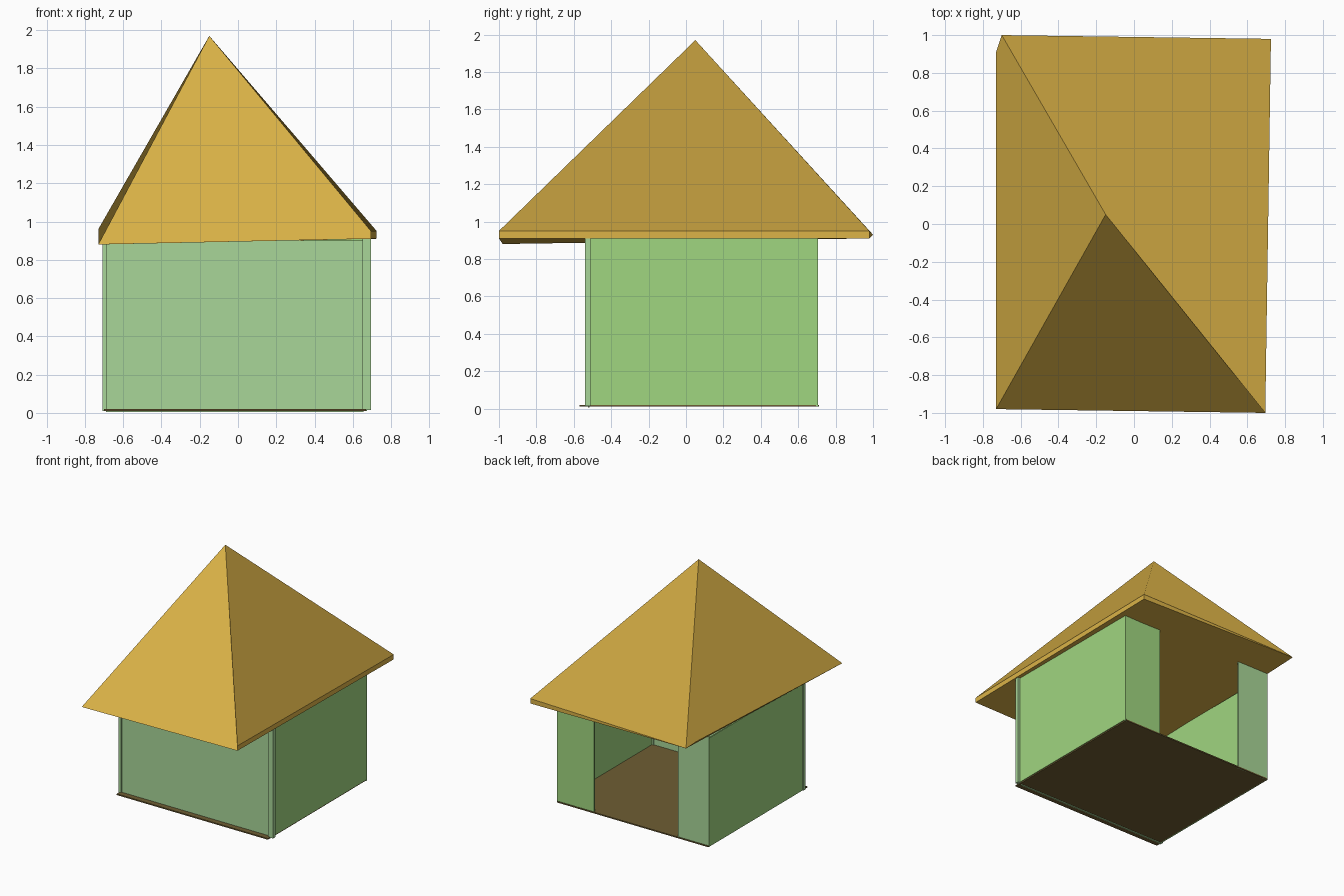
import bpy

if "Cube" in bpy.data.objects:
    bpy.data.objects.remove(bpy.data.objects["Cube"])


def srgb(h):
    """Hex colour to linear RGBA."""
    c = [int(h[i:i + 2], 16) / 255 for i in (0, 2, 4)]
    return [v / 12.92 if v <= 0.04045 else ((v + 0.055) / 1.055) ** 2.4 for v in c] + [1]


def material(name, h):
    m = bpy.data.materials.new(name)
    m.diffuse_color = srgb(h)
    m.use_nodes = True
    m.node_tree.nodes["Principled BSDF"].inputs["Base Color"].default_value = m.diffuse_color
    return m


GOLD = material("roof_gold", "DCB347")
PALE = material("pale_green", "A9D698")
GREEN = material("leaf_green", "A0D680")
BROWN = material("floor_brown", "6F5E33")


def add_mesh(name, verts, faces, mat):
    me = bpy.data.meshes.new(name)
    me.from_pydata(verts, [], faces)
    me.materials.append(mat)
    ob = bpy.data.objects.new(name, me)
    bpy.context.collection.objects.link(ob)
    return ob


def box(name, x, y, z, mat):
    """Box from (min, max) ranges on each axis."""
    verts = [(a, b, c) for c in z for b in y for a in x]
    faces = [(0, 2, 3, 1), (4, 5, 7, 6), (0, 1, 5, 4),
             (2, 6, 7, 3), (0, 4, 6, 2), (1, 3, 7, 5)]
    return add_mesh(name, verts, faces, mat)


# Thin floor slab
box("floor", (-0.70, 0.67), (-0.57, 0.71), (0.01, 0.02), BROWN)

# Walls
box("front_wall", (-0.69, 0.655), (-0.525, -0.515), (0.005, 0.90), PALE)
box("left_wall", (-0.70, -0.69), (-0.53, 0.70), (0.01, 0.90), GREEN)
box("right_wall", (0.665, 0.675), (-0.51, 0.70), (0.02, 0.915), GREEN)

# Narrow strips at the front corners
box("front_right_strip", (0.65, 0.695), (-0.54, -0.51), (0.015, 0.91), PALE)
box("front_left_strip", (-0.708, -0.685), (-0.535, -0.51), (0.01, 0.90), PALE)

# Wall panels either side of the open back
box("back_right_panel", (0.34, 0.675), (0.695, 0.705), (0.01, 0.92), GREEN)
box("back_left_panel", (-0.70, -0.42), (0.695, 0.705), (0.01, 0.92), PALE)

# Lopsided pyramid roof with a tapering eave band
roof_verts = [
    (-0.15, 0.05, 1.97),   # 0 apex
    (-0.73, -0.98, 0.88),  # 1 front left
    (0.695, -1.0, 0.91),   # 2 front right, lower
    (0.695, -1.0, 0.95),   # 3 front right, upper
    (0.725, 0.98, 0.95),   # 4 back right, upper
    (0.725, 0.98, 0.91),   # 5 back right, lower
    (-0.70, 1.0, 0.93),    # 6 back left
    (-0.73, 0.91, 0.96),   # 7 back left clipped corner
]
roof_faces = [
    (0, 1, 2, 3),          # front slope
    (0, 3, 4, 6),          # right and back slope
    (0, 6, 7, 1),          # left slope
    (3, 2, 5, 4),          # right eave
    (4, 5, 6),             # back eave
    (1, 6, 5, 2),          # soffit
    (1, 7, 6),             # left eave
]
add_mesh("roof", roof_verts, roof_faces, GOLD)
